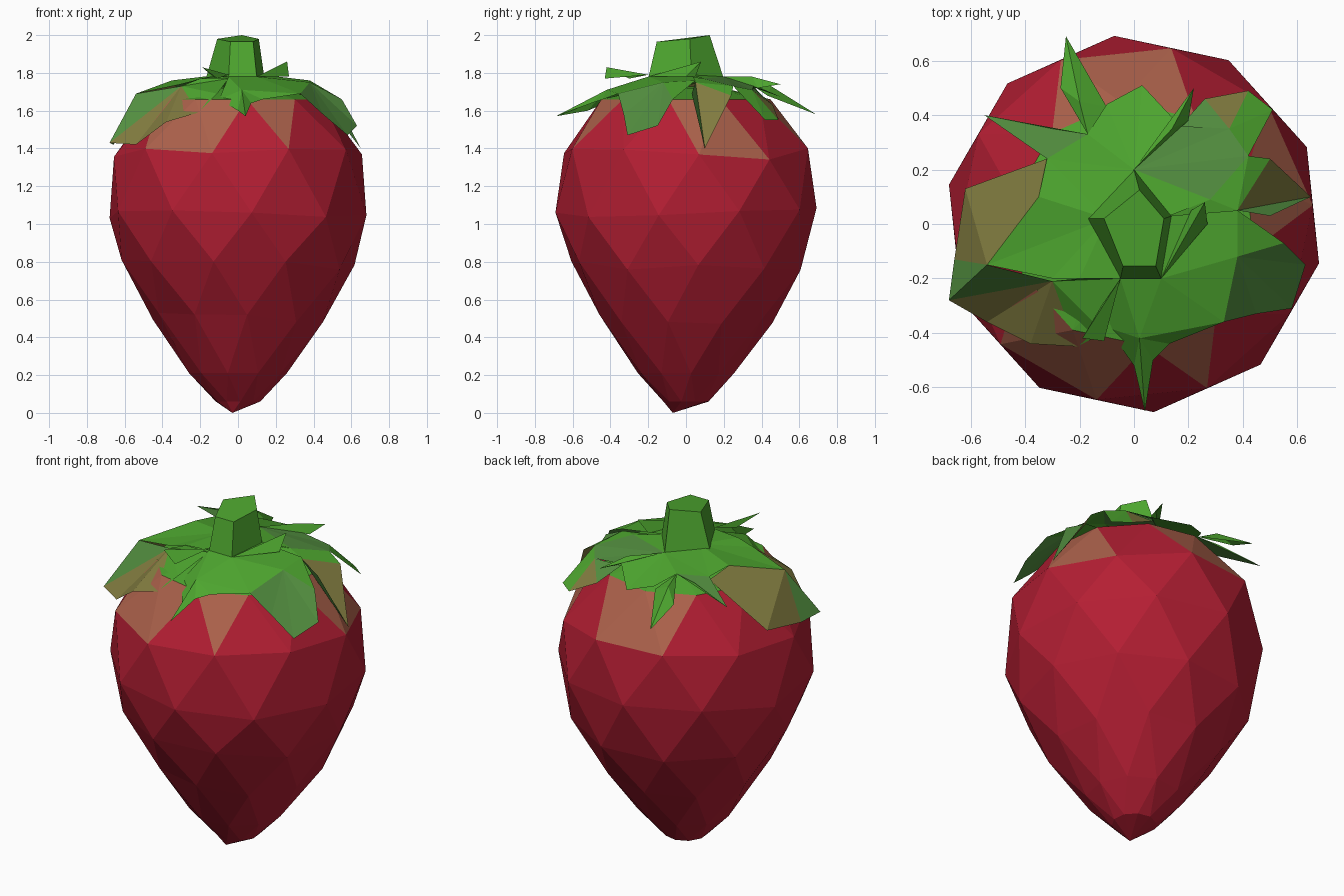
import bpy, bmesh, math, random

random.seed(4)


def material(name, rgb):
    m = bpy.data.materials.new(name)
    m.diffuse_color = (*rgb, 1)
    return m


RED, GREEN, OLIVE, SALMON, SAGE = range(5)
MATS = [material("berry red", (0.455, 0.013, 0.033)),
        material("leaf green", (0.075, 0.38, 0.028)),
        material("olive", (0.22, 0.20, 0.05)),
        material("salmon brown", (0.41, 0.12, 0.07)),
        material("sage green", (0.085, 0.27, 0.05))]


def finish(name, bm):
    me = bpy.data.meshes.new(name)
    bm.to_mesh(me)
    bm.free()
    for m in MATS:
        me.materials.append(m)
    ob = bpy.data.objects.new(name, me)
    bpy.context.collection.objects.link(ob)
    return ob


# Berry: staggered rings joined by triangles, ending in an off-centre tip
N = 10
bm = bmesh.new()
rings = []
profile = [(0.06, 0.12), (0.21, 0.26), (0.5, 0.46), (0.78, 0.62), (1.06, 0.695),
           (1.37, 0.66), (1.66, 0.45), (1.72, 0.2)]
for k, (z, r) in enumerate(profile):
    ring = []
    for i in range(N):
        a = 2 * math.pi * (i + 0.5 * (k % 2)) / N - math.radians(12)
        dz = random.uniform(-0.035, 0.035) if 1 < k < 6 else 0
        ring.append(bm.verts.new((r * math.cos(a), r * math.sin(a), z + dz)))
    rings.append(ring)
for k in range(len(rings) - 1):
    lo, hi = rings[k], rings[k + 1]
    for i in range(N):
        j = (i + 1) % N
        if k % 2 == 0:
            bm.faces.new((lo[i], lo[j], hi[i]))
            bm.faces.new((lo[j], hi[j], hi[i]))
        else:
            bm.faces.new((lo[i], hi[j], hi[i]))
            bm.faces.new((lo[i], lo[j], hi[j]))
tip = bm.verts.new((-0.03, -0.07, 0))
top = bm.verts.new((0, 0, 1.73))
for i in range(N):
    bm.faces.new((rings[0][i], tip, rings[0][(i + 1) % N]))
    bm.faces.new((rings[-1][i], rings[-1][(i + 1) % N], top))
bmesh.ops.recalc_face_normals(bm, faces=bm.faces)
# Shoulder patches: salmon by direction, green hidden crown under the leaves
for f in bm.faces:
    c = f.calc_center_median()
    deg = math.degrees(math.atan2(c.y, c.x))
    high = sum(v.co.z > 1.6 for v in f.verts)
    if high == 3:
        f.material_index = GREEN
    elif high == 2:
        spots = (6, 78, 114, -66, -138, -102)
        f.material_index = SALMON if any(abs(deg - s) < 9 for s in spots) else RED
    elif high == 1:
        f.material_index = SALMON if any(abs(deg - s) < 9 for s in (24, 96, -120)) else RED
finish("berry", bm)


# Leaves: each is a fan of flat triangles from its first point
def leaf(name, points, colours):
    bm = bmesh.new()
    vs = [bm.verts.new(p) for p in points]
    for i in range(1, len(vs) - 1):
        f = bm.faces.new((vs[0], vs[i], vs[i + 1]))
        f.material_index = colours[min(i - 1, len(colours) - 1)]
        f.normal_update()
        if f.normal.z < 0:
            f.normal_flip()
    finish(name, bm)


leaf("left_leaf", [(-0.1, 0.02, 1.79), (0, 0.2, 1.78), (-0.32, 0.24, 1.74), (-0.35, 0.1, 1.76),
                   (-0.54, -0.15, 1.69), (-0.3, -0.2, 1.74), (-0.2, -0.2, 1.77),
                   (-0.05, -0.2, 1.78)], [GREEN])
leaf("left_leaf_front", [(-0.3, -0.21, 1.73), (-0.54, -0.15, 1.69), (-0.68, -0.28, 1.43),
                         (-0.54, -0.36, 1.42), (-0.38, -0.44, 1.54), (-0.21, -0.45, 1.59),
                         (-0.11, -0.4, 1.69), (-0.05, -0.2, 1.77), (-0.2, -0.2, 1.77)],
     [SAGE, OLIVE, OLIVE, OLIVE, GREEN])
leaf("left_leaf_back", [(-0.54, -0.15, 1.69), (-0.35, 0.1, 1.76), (-0.32, 0.24, 1.72),
                        (-0.62, 0.13, 1.46), (-0.66, -0.13, 1.42), (-0.68, -0.28, 1.43)],
     [OLIVE, OLIVE, OLIVE, SAGE])
leaf("back_left_leaf", [(-0.17, 0.33, 1.75), (0, 0.2, 1.78), (-0.32, 0.24, 1.74),
                        (-0.55, 0.4, 1.68), (-0.3, 0.35, 1.74)], [GREEN, SAGE, GREEN])
leaf("back_spike", [(-0.2, 0.45, 1.73), (-0.17, 0.33, 1.75), (-0.27, 0.5, 1.66),
                    (-0.25, 0.69, 1.58), (-0.1, 0.43, 1.68), (-0.17, 0.33, 1.75)], [GREEN])
leaf("back_leaf", [(0, 0.2, 1.78), (-0.17, 0.33, 1.75), (-0.1, 0.44, 1.7), (0.03, 0.51, 1.67),
                   (0.17, 0.36, 1.73), (0.35, 0.35, 1.71), (0.42, 0.25, 1.73),
                   (0.28, 0.09, 1.77), (0.13, 0.03, 1.79)],
     [GREEN, GREEN, GREEN, SAGE, SAGE, SAGE, GREEN])
leaf("back_narrow_leaf", [(0.14, 0.35, 1.78), (0, 0.2, 1.78), (0.22, 0.5, 1.74),
                          (0.2, 0.38, 1.72), (0, 0.2, 1.78)], [GREEN])
leaf("back_right_leaf", [(0.35, 0.35, 1.71), (0.17, 0.36, 1.72), (0.26, 0.46, 1.63),
                         (0.42, 0.49, 1.55), (0.51, 0.42, 1.55), (0.42, 0.25, 1.73)],
     [SAGE, OLIVE, GREEN])
leaf("right_leaf", [(0.38, 0.05, 1.75), (0.13, 0.03, 1.78), (0.28, 0.09, 1.77),
                    (0.42, 0.25, 1.73), (0.5, 0.24, 1.68), (0.65, 0.1, 1.4), (0.5, 0.03, 1.69)],
     [GREEN, GREEN, GREEN, OLIVE, SAGE])
leaf("front_right_leaf", [(0.38, -0.12, 1.75), (0.13, 0.03, 1.79), (0.38, 0.05, 1.76),
                          (0.55, -0.07, 1.66), (0.63, -0.15, 1.52), (0.58, -0.31, 1.47),
                          (0.45, -0.33, 1.58), (0.33, -0.36, 1.69), (0.1, -0.2, 1.78),
                          (0.13, 0.03, 1.79)],
     [GREEN, GREEN, SAGE, SAGE, SAGE, SAGE, GREEN])
leaf("front_leaf", [(0.02, -0.42, 1.71), (-0.05, -0.2, 1.78), (-0.1, -0.38, 1.66),
                    (0, -0.52, 1.6), (0.04, -0.69, 1.57), (0.07, -0.5, 1.64),
                    (0.13, -0.44, 1.66), (0.33, -0.36, 1.69), (0.1, -0.2, 1.78),
                    (-0.05, -0.2, 1.78)], [GREEN])
leaf("small_leaf", [(-0.05, -0.2, 1.79), (-0.11, -0.43, 1.77), (-0.19, -0.42, 1.83),
                    (-0.12, -0.3, 1.77)], [GREEN])
leaf("upright_fold", [(0.1, -0.2, 1.78), (0.21, 0.05, 1.78), (0.26, 0.08, 1.86),
                      (0.27, 0, 1.78)], [GREEN])

# Stem: five-sided stub, slightly narrower at the top
bm = bmesh.new()
base = [(-0.17, 0.02, 1.77), (-0.05, -0.2, 1.77), (0.1, -0.2, 1.77), (0.14, 0.03, 1.77), (0, 0.2, 1.77)]
crown = [(-0.11, 0.02, 1.98), (-0.04, -0.155, 1.965), (0.08, -0.155, 1.965), (0.11, 0.02, 1.98), (0.02, 0.125, 2)]
lo = [bm.verts.new(p) for p in base]
hi = [bm.verts.new(p) for p in crown]
for i in range(5):
    bm.faces.new((lo[i], lo[(i + 1) % 5], hi[(i + 1) % 5], hi[i]))
bm.faces.new(hi)
for f in bm.faces:
    f.material_index = GREEN
finish("stem", bm)
